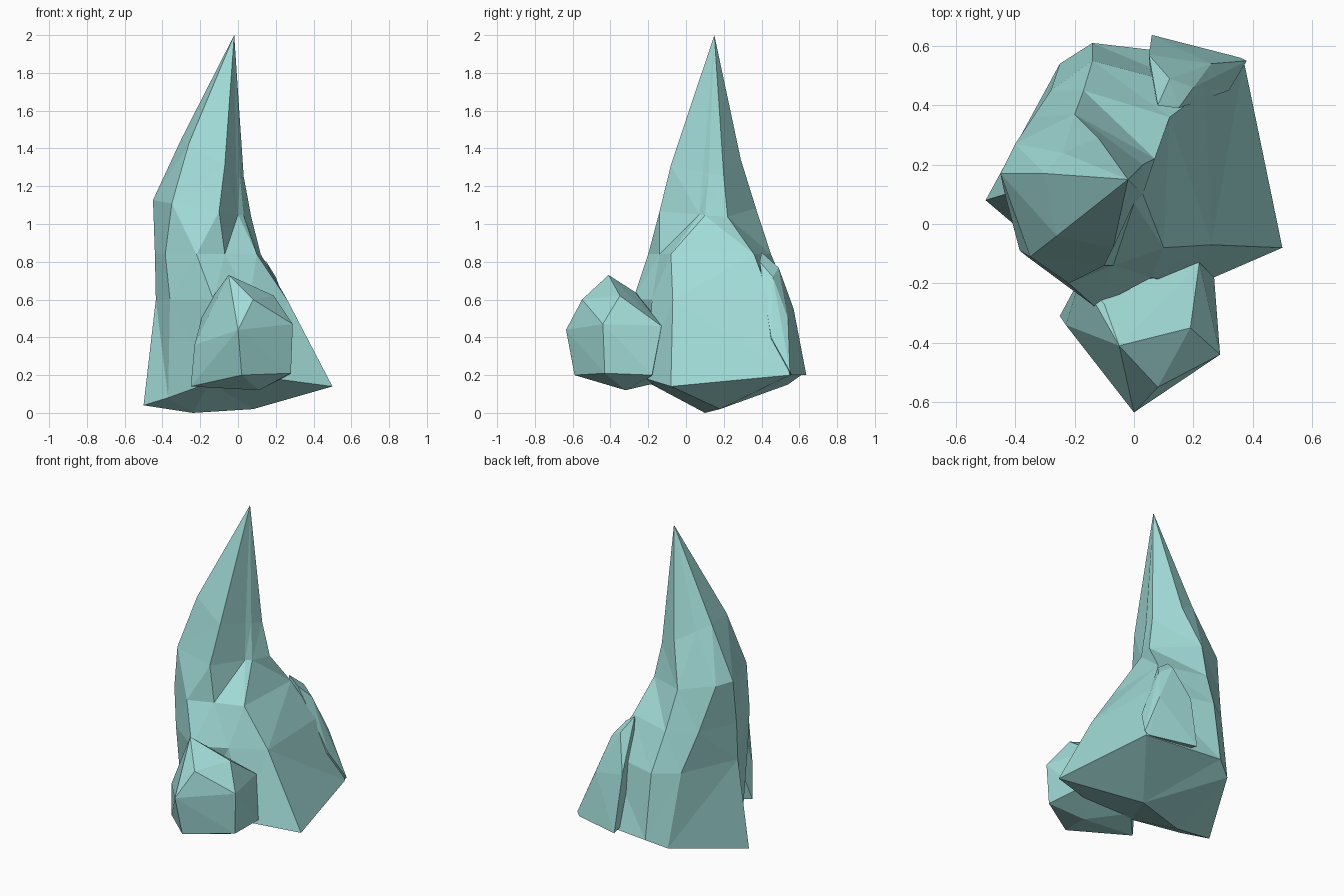
import bpy, bmesh

mat = bpy.data.materials.new("pale_teal_stone")
mat.diffuse_color = (0.36, 0.72, 0.69, 1)


def finish(bm, name):
    bmesh.ops.recalc_face_normals(bm, faces=bm.faces)
    mesh = bpy.data.meshes.new(name)
    bm.to_mesh(mesh)
    bm.free()
    mesh.materials.append(mat)
    obj = bpy.data.objects.new(name, mesh)
    bpy.context.collection.objects.link(obj)


def loft(name, rings):
    """Skin eight-sided rings; coincident points merge into tips."""
    bm = bmesh.new()
    loops = [[bm.verts.new(p) for p in ring] for ring in rings]
    for a, b in zip(loops, loops[1:]):
        for i in range(8):
            j = (i + 1) % 8
            bm.faces.new((a[i], a[j], b[j], b[i]))
    bmesh.ops.triangulate(bm, faces=bm.faces, quad_method='SHORT_EDGE')
    bmesh.ops.remove_doubles(bm, verts=bm.verts, dist=0.001)
    bmesh.ops.dissolve_degenerate(bm, dist=0.0005, edges=bm.edges)
    finish(bm, name)


def hull(name, points):
    """Faceted boulder from its corner points."""
    bm = bmesh.new()
    verts = [bm.verts.new(p) for p in points]
    res = bmesh.ops.convex_hull(bm, input=verts)
    bmesh.ops.delete(bm, geom=res["geom_interior"], context='VERTS')
    finish(bm, name)


def level(z, tilt, pts):
    return [(x, y, z + tilt * x) for x, y in pts]


# Spire: ridges run left, front-left, front, front-right, right, back-right, back, back-left
low, low_b, tip = (-0.24, 0.10, 0), (0.08, 0.18, 0.02), (-0.02, 0.15, 2)
base = [(-0.5, 0.08, 0.04), (-0.37, -0.03, 0.08), (-0.15, -0.2, 0.16), (0.2, -0.21, 0.18),
        (0.5, -0.08, 0.14), (0.37, 0.55, 0.2), (-0.14, 0.61, 0.2), (-0.25, 0.54, 0.15)]
waist = level(0.6, 0, [(-0.435, 0.1), (-0.36, -0.11), (-0.13, -0.28), (0.06, -0.18),
                       (0.26, -0.07), (0.24, 0.45), (-0.14, 0.55), (-0.28, 0.45)])
neck = level(0.84, 0, [(-0.44, 0.12), (-0.385, -0.09), (-0.22, -0.2), (-0.07, -0.14),
                       (0.1, -0.08), (0.12, 0.36), (-0.17, 0.45), (-0.34, 0.36)])
shoulder = level(1.05, -0.17, [(-0.45, 0.17), (-0.35, -0.11), (-0.1, -0.14), (0, 0.07),
                               (0.03, 0.1), (0.07, 0.22), (-0.2, 0.37), (-0.4, 0.27)])
upper = level(1.27, -0.6, [(-0.3, 0.17), (-0.26, -0.04), (-0.07, -0.08), (-0.01, 0.09),
                           (0.01, 0.12), (0.03, 0.2), (-0.12, 0.29), (-0.24, 0.24)])
bottom = [low, low, low, low_b, low_b, low_b, low_b, low]
loft("main_spire", [bottom, base, waist, neck, shoulder, upper, [tip] * 8])

# Boulder at the front
hull("front_boulder", [
    (-0.05, -0.41, 0.73), (0, -0.635, 0.44), (0.08, -0.55, 0.6), (0.29, -0.44, 0.47),
    (0.19, -0.35, 0.62), (0.22, -0.13, 0.46), (-0.1, -0.27, 0.64), (-0.18, -0.18, 0.55),
    (-0.23, -0.34, 0.36), (-0.25, -0.31, 0.14), (0.02, -0.59, 0.2), (0.28, -0.43, 0.21),
    (0.11, -0.32, 0.12), (0.27, -0.18, 0.2), (-0.1, -0.15, 0.16)])

# Slab leaning on the back
hull("back_slab", [
    (0.08, 0.4, 0.85), (0.15, 0.39, 0.8), (0.12, 0.49, 0.77), (0.2, 0.46, 0.72),
    (0.05, 0.57, 0.55), (0.06, 0.637, 0.2), (0.36, 0.56, 0.2), (0.38, 0.55, 0.22),
    (0.26, 0.54, 0.5), (0.32, 0.45, 0.4), (0.06, 0.45, 0.25)])
